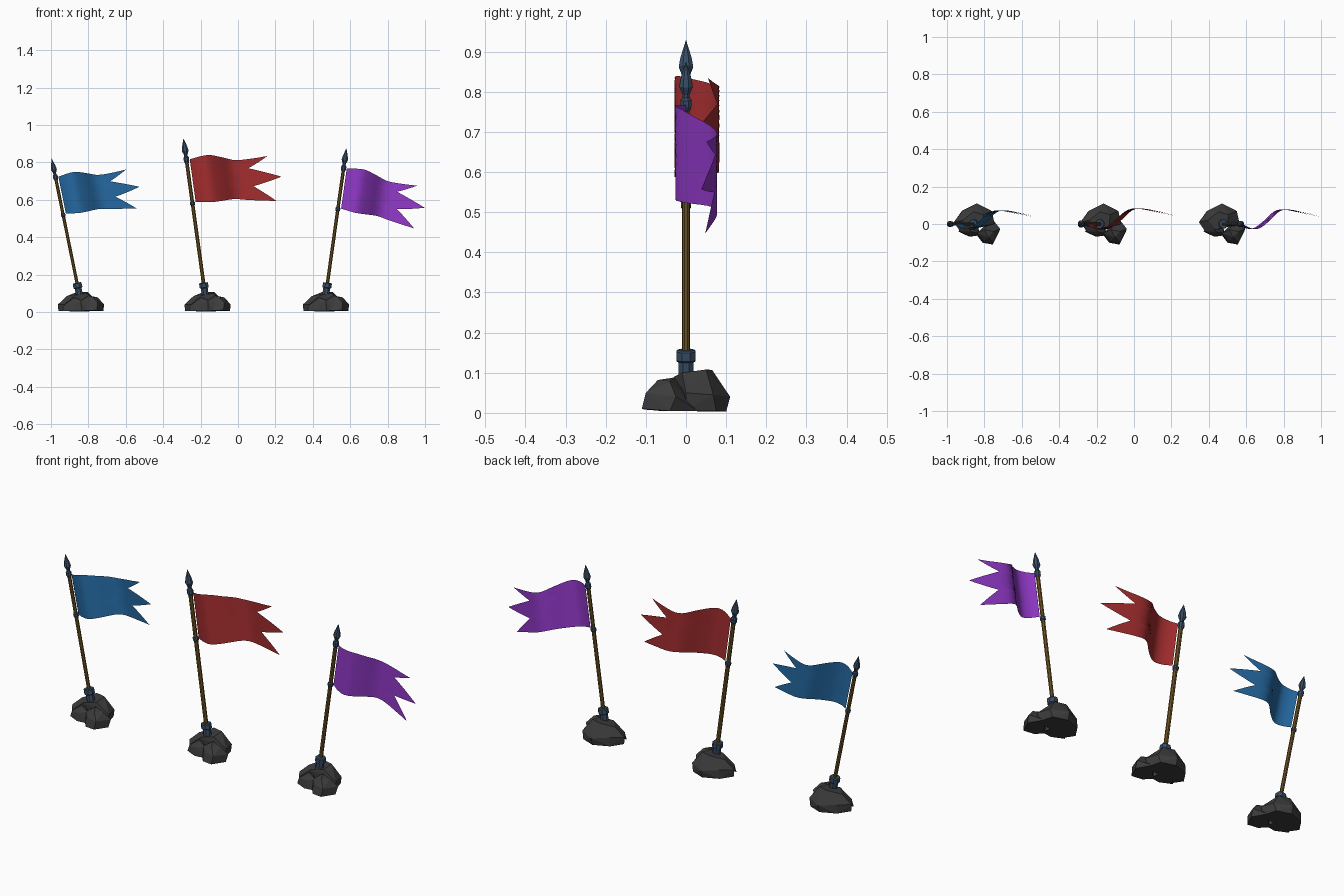
import bpy, bmesh, math
from mathutils import Matrix, Vector

if "Cube" in bpy.data.objects:
    bpy.data.objects.remove(bpy.data.objects["Cube"])


def material(name, rgb):
    m = bpy.data.materials.new(name)
    m.diffuse_color = (*rgb, 1)
    m.use_nodes = True
    m.node_tree.nodes["Principled BSDF"].inputs["Base Color"].default_value = m.diffuse_color
    return m


STONE = material("dark stone", (0.045, 0.045, 0.045))
WOOD = material("brown wood", (0.17, 0.095, 0.018))
METAL = material("blue steel", (0.04, 0.075, 0.13))
BLUE = material("blue cloth", (0.018, 0.14, 0.36))
RED = material("red cloth", (0.37, 0.026, 0.028))
PURPLE = material("purple cloth", (0.28, 0.04, 0.57))


def finish(bm, name, mat, matrix, smooth=False):
    bmesh.ops.recalc_face_normals(bm, faces=bm.faces)
    me = bpy.data.meshes.new(name)
    bm.to_mesh(me)
    bm.free()
    me.materials.append(mat)
    for p in me.polygons:
        p.use_smooth = smooth
    ob = bpy.data.objects.new(name, me)
    bpy.context.collection.objects.link(ob)
    ob.matrix_world = matrix
    return ob


def lathe(name, profile, mat, matrix, sides=8):
    """Closed turned part from (radius, height) pairs."""
    bm = bmesh.new()
    rings = []
    for r, h in profile:
        if r == 0:
            rings.append([bm.verts.new((0, 0, h))] * sides)
        else:
            rings.append([bm.verts.new((r * math.cos((i + .5) * math.tau / sides),
                                        r * math.sin((i + .5) * math.tau / sides), h))
                          for i in range(sides)])
    for a, b in zip(rings, rings[1:]):
        for i in range(sides):
            j = (i + 1) % sides
            quad = list(dict.fromkeys([a[i], a[j], b[j], b[i]]))
            bm.faces.new(quad)
    for ring in (rings[0], rings[-1]):
        if ring[0] is not ring[1]:
            bm.faces.new(ring)
    return finish(bm, name, mat, matrix)


def curve(pts, x):
    """Smooth interpolation through (x, value) points."""
    n = len(pts)

    def slope(i):
        a, b = pts[max(i - 1, 0)], pts[min(i + 1, n - 1)]
        return (b[1] - a[1]) / (b[0] - a[0])
    i = 0
    while i < n - 2 and x > pts[i + 1][0]:
        i += 1
    (x0, y0), (x1, y1) = pts[i], pts[i + 1]
    d = x1 - x0
    t = (x - x0) / d
    return ((2*t**3 - 3*t*t + 1) * y0 + (t**3 - 2*t*t + t) * d * slope(i)
            + (3*t*t - 2*t**3) * y1 + (t**3 - t*t) * d * slope(i + 1))


# Flag edges, wave, and the swallow-tail outline (row position, length)
TOP = [(.017, .704), (.115, .713), (.187, .692), (.254, .667), (.334, .662), (.432, .664), (.495, .668)]
BOTTOM = [(.017, .473), (.1, .461), (.145, .460), (.226, .460), (.304, .444), (.447, .419), (.495, .41)]
WAVE = [(.017, 0), (.06, -.022), (.11, -.026), (.17, .015), (.23, .07), (.28, .083), (.38, .066), (.495, .04)]
TAIL = [(0, .447), (.34, .336), (.52, .491), (.78, .322), (1, .432)]


def flag(name, mat, matrix, cols=24, sub=4):
    bm = bmesh.new()
    rows = []
    for (v0, l0), (v1, l1) in zip(TAIL, TAIL[1:]):
        rows += [(v0 + (v1 - v0) * k / sub, l0 + (l1 - l0) * k / sub) for k in range(sub)]
    rows.append(TAIL[-1])
    grid = []
    for v, length in rows:
        line = []
        for c in range(cols + 1):
            w = .018 + (length - .018) * c / cols
            lo, hi = curve(BOTTOM, w), curve(TOP, w)
            line.append(bm.verts.new((w, curve(WAVE, w), lo + (hi - lo) * v)))
        grid.append(line)
    for a, b in zip(grid, grid[1:]):
        for i in range(cols):
            bm.faces.new((a[i], a[i + 1], b[i + 1], b[i]))
    return finish(bm, name, mat, matrix, True)


# Boulders, each the hull of a few corner points
MAIN = [(-.12, .01, .005), (-.08, .07, .005), (0, .1, .003), (.07, .075, .005), (.09, 0, .005),
        (-.09, -.035, .005), (-.123, .01, .04), (-.078, .07, .05), (.0, .11, .04), (.08, .068, .045),
        (-.075, .02, .085), (-.02, .065, .107), (.035, .05, .108), (.03, -.01, .1), (-.03, -.03, .09),
        (-.09, -.04, .04), (.095, .0, .05)]
SIDE = [(.0, -.06, .005), (.03, -.1, .008), (.085, -.11, .01), (.12, -.04, .005), (.08, .03, .005),
        (.124, -.025, .04), (.09, -.1, .05), (.04, -.09, .05), (.06, -.07, .082), (.09, -.04, .078),
        (.04, -.03, .088), (.0, -.05, .06)]
FRONT = [(-.1, -.04, .005), (-.04, -.068, .005), (.02, -.06, .005), (.0, .0, .005),
         (-.09, -.04, .035), (-.035, -.062, .045), (-.03, -.04, .075), (.01, -.05, .06), (-.06, .0, .08)]


def rock(name, points, matrix):
    bm = bmesh.new()
    for p in points:
        bm.verts.new(p)
    out = bmesh.ops.convex_hull(bm, input=bm.verts)
    loose = [v for v in bm.verts if not v.link_faces]
    bmesh.ops.delete(bm, geom=loose, context='VERTS')
    return finish(bm, name, STONE, matrix)


# colour name, cloth, socket x, rock x, lean in degrees, size
SET = [("blue", BLUE, -.853, -.84, -11.5, .875),
       ("red", RED, -.179, -.163, -7.9, 1.0),
       ("purple", PURPLE, .473, .47, 8.0, .935)]

for label, cloth, sx, rx, lean, size in SET:
    base = Matrix.Translation((rx, 0, 0))
    for part, pts in (("main", MAIN), ("side", SIDE), ("front", FRONT)):
        rock(f"{label}_{part}_rock", pts, base)
    frame = Matrix.Translation((sx, 0, .117)) @ Matrix.Rotation(math.radians(lean), 4, 'Y')
    scaled = frame @ Matrix.Scale(size, 4)
    # socket holding the pole in the rock
    lathe(f"{label}_socket", [(.02, -.06), (.02, .01), (.026, .014), (.026, .036), (.022, .04)], METAL, frame)
    # pole, ring and spear point
    lathe(f"{label}_pole", [(.0105, -.05), (.0105, .70)], WOOD, scaled)
    lathe(f"{label}_lower_ring", [(.011, .456), (.015, .461), (.015, .474), (.011, .479)], METAL, scaled)
    lathe(f"{label}_spear_point", [(.011, .685), (.016, .698), (.016, .715), (.010, .722), (.010, .73),
                                   (.0195, .752), (.015, .775), (0, .82)], METAL, scaled)
    flag(f"{label}_flag", cloth, scaled)
